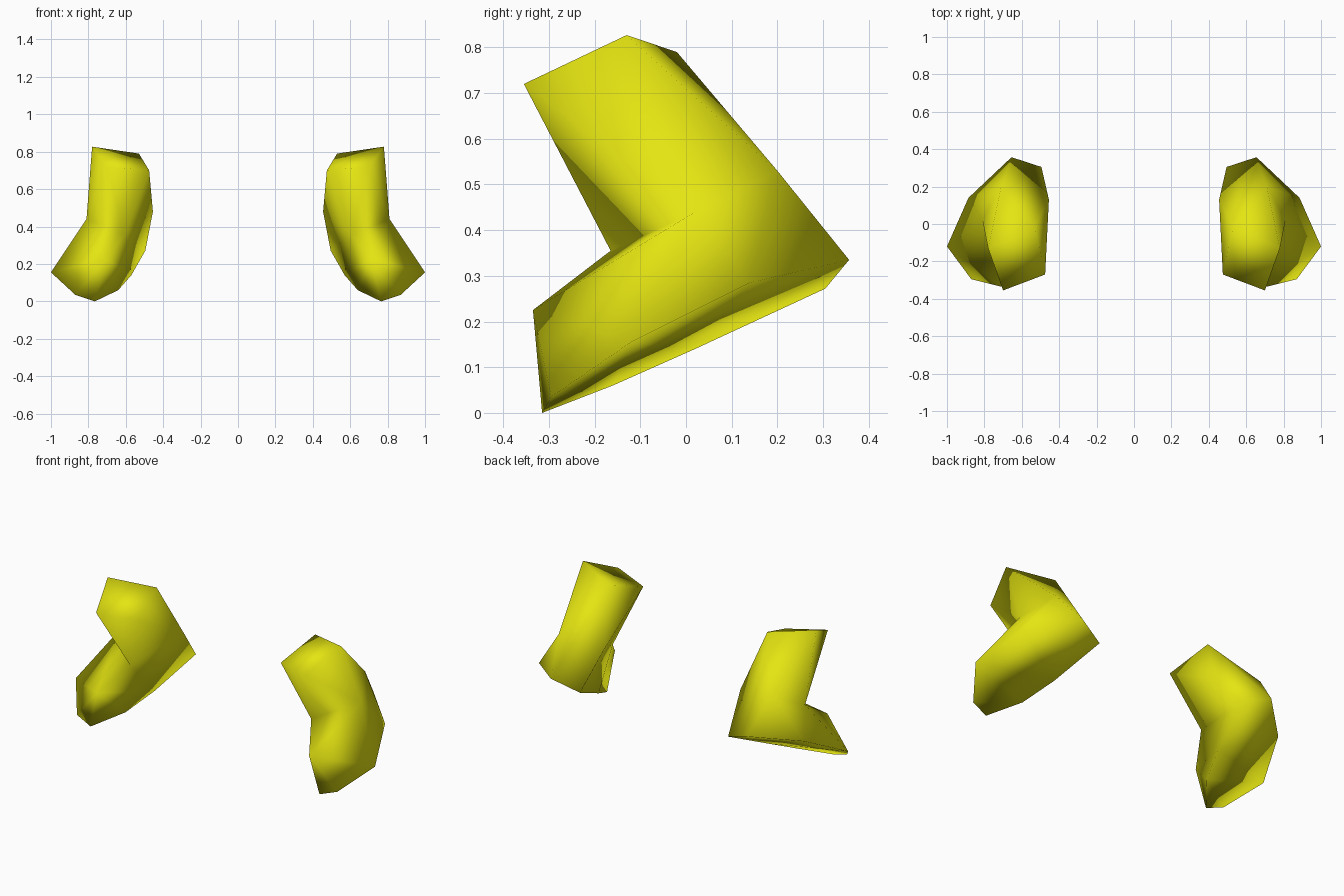
import bpy
import bmesh

if "Cube" in bpy.data.objects:
    bpy.data.objects.remove(bpy.data.objects["Cube"])

yellow = bpy.data.materials.new("yellow")
yellow.diffuse_color = (0.78, 0.78, 0.006, 1)
yellow.use_nodes = True
yellow.node_tree.nodes["Principled BSDF"].inputs["Base Color"].default_value = yellow.diffuse_color

# Corners of one bent limb, on the +x side
corners = {
    # upper end
    "A": (0.70, -0.355, 0.72), "B": (0.78, -0.13, 0.827),
    "C": (0.53, -0.02, 0.79), "D": (0.475, -0.27, 0.70),
    # inner fold
    "S": (0.81, 0.02, 0.44), "T": (0.605, -0.165, 0.355),
    # outer bend
    "M": (0.455, 0.13, 0.48), "U": (0.71, 0.20, 0.53),
    "P": (0.655, 0.357, 0.335), "Q": (0.495, 0.305, 0.272),
    "R": (0.885, 0.14, 0.285),
    # lower inside edge
    "I": (0.57, 0.02, 0.14), "J": (0.64, -0.16, 0.06),
    # lower end
    "E": (0.71, -0.335, 0.225), "F": (0.765, -0.315, 0.0),
    "G": (0.87, -0.295, 0.035), "H": (1.0, -0.12, 0.155),
}

patches = (
    "ABCD "                          # upper end cap
    "ABS AST ATD DTM DMC "           # upper segment, front and inside
    "BCU BUS CMP CPU MQP "           # upper segment, back
    "SUR UPR "                       # outside of the bend
    "TSE SHE SRH "                   # lower segment, top and outside
    "TQM TIQ TEI EJI EFJ "           # lower segment, inside
    "QIP PIR IHR IJH JGH JFG "       # underside
    "EGF EHG"                        # lower end cap
).split()

bm = bmesh.new()
verts = {name: bm.verts.new(co) for name, co in corners.items()}
for patch in patches:
    bm.faces.new([verts[c] for c in patch]).smooth = True
bmesh.ops.recalc_face_normals(bm, faces=bm.faces[:])

mesh = bpy.data.meshes.new("bent_limbs")
bm.to_mesh(mesh)
bm.free()
mesh.materials.append(yellow)
limbs = bpy.data.objects.new("bent_limbs", mesh)
bpy.context.collection.objects.link(limbs)

# Matching limb on the other side
mirror = limbs.modifiers.new("mirror", "MIRROR")
mirror.use_axis[0] = True
mirror.use_mirror_merge = False
